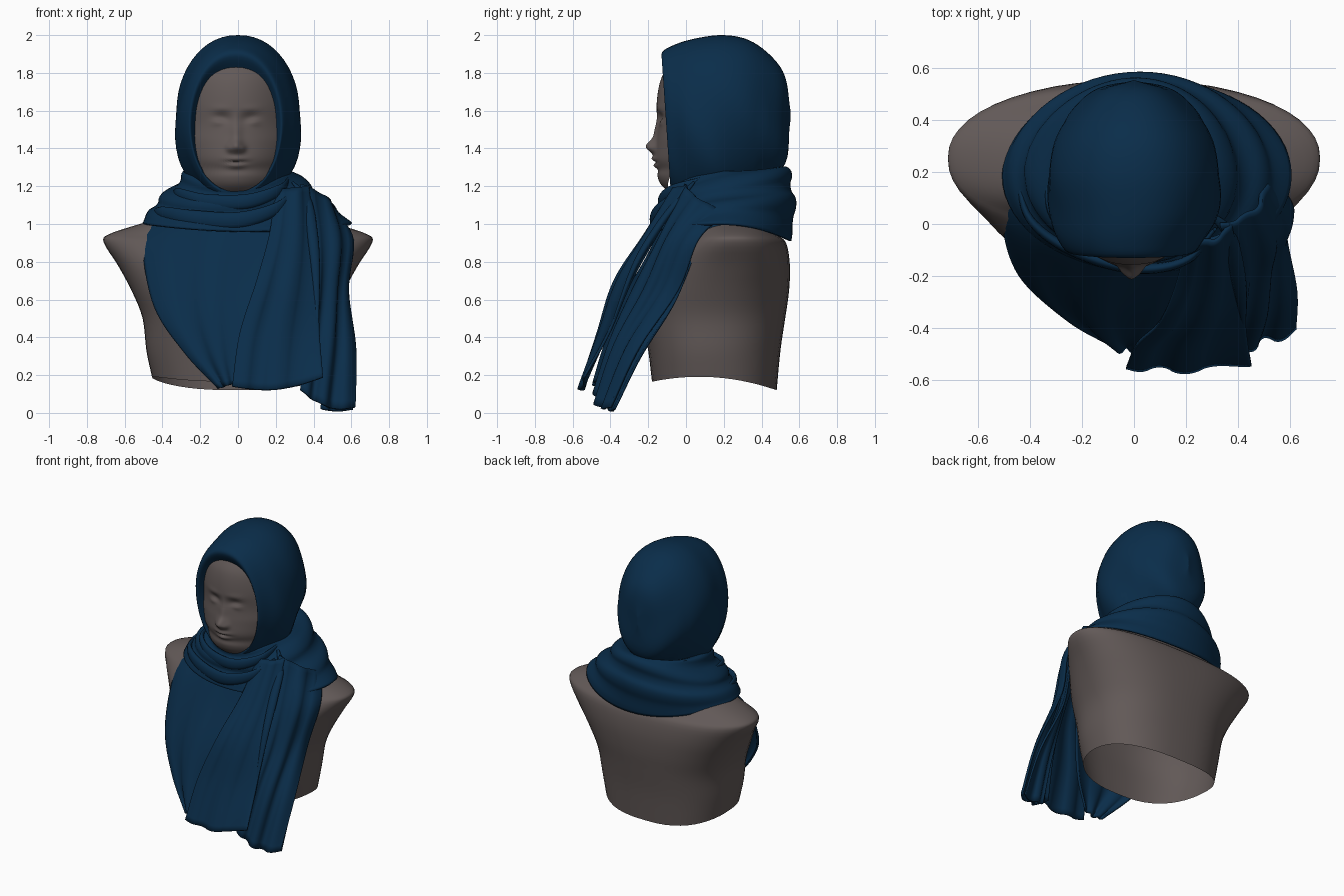
import bpy
import math
from math import sin, cos, pi, exp
from mathutils import Vector

if "Cube" in bpy.data.objects:
    bpy.data.objects.remove(bpy.data.objects["Cube"], do_unlink=True)


def material(name, rgb):
    mat = bpy.data.materials.new(name)
    mat.use_nodes = True
    mat.diffuse_color = (*rgb, 1)
    mat.node_tree.nodes["Principled BSDF"].inputs["Base Color"].default_value = (*rgb, 1)
    return mat


CLOTH = material("navy cloth", (0.003, 0.026, 0.068))
SKIN = material("taupe skin", (0.122, 0.1, 0.096))


def refine(points, steps):
    """Smooth curve through the points."""
    pts = [Vector(p) for p in points]
    ext = [2 * pts[0] - pts[1]] + pts + [2 * pts[-1] - pts[-2]]
    out = []
    for a, b, c, d in zip(ext, ext[1:], ext[2:], ext[3:]):
        for i in range(steps):
            t = i / steps
            out.append(b + (c - a) * t / 2 + (a - b * 2.5 + c * 2 - d / 2) * t * t
                       + (b * 1.5 - a / 2 - c * 1.5 + d / 2) * t ** 3)
    return out + [pts[-1]]


def surface(name, rows, mat, closed=False, caps=(), thick=0, angle=50):
    """Skin a grid of points, optionally closed around and capped."""
    n = len(rows[0])
    verts = [p for row in rows for p in row]
    faces = []
    for j in range(len(rows) - 1):
        for i in range(n if closed else n - 1):
            k = (i + 1) % n
            faces.append((j * n + i, j * n + k, (j + 1) * n + k, (j + 1) * n + i))
    for j in caps:
        faces.append([(j % len(rows)) * n + i for i in range(n)])
    mesh = bpy.data.meshes.new(name)
    mesh.from_pydata(verts, [], faces)
    mesh.materials.append(mat)
    obj = bpy.data.objects.new(name, mesh)
    bpy.context.collection.objects.link(obj)
    bpy.ops.object.select_all(action='DESELECT')
    obj.select_set(True)
    bpy.context.view_layer.objects.active = obj
    bpy.ops.object.mode_set(mode='EDIT')
    bpy.ops.mesh.select_all(action='SELECT')
    bpy.ops.mesh.normals_make_consistent(inside=False)
    bpy.ops.object.mode_set(mode='OBJECT')
    bpy.ops.object.shade_smooth_by_angle(angle=math.radians(angle))
    if thick:
        mod = obj.modifiers.new("thickness", 'SOLIDIFY')
        mod.thickness = thick
        mod.offset = 0


def smooth_rows(rows, steps):
    return [list(r) for r in zip(*(refine(col, steps) for col in zip(*rows)))]


def power(v, e):
    return math.copysign(abs(v) ** e, v)


def angles(n):
    return [2 * pi * i / n for i in range(n)]


# Torso, open below and flaring to the cut shoulders:
# height, half width, y of the widest point, front y, back y
torso = []
for z, rx, cy, yf, yb in [(.15, .455, .15, -.18, .48), (.33, .485, .15, -.2, .5),
                          (.5, .505, .17, -.23, .525), (.64, .56, .2, -.23, .545),
                          (.78, .635, .24, -.17, .55), (.9, .71, .25, -.05, .53),
                          (.945, .685, .25, 0, .48), (1, .52, .23, .02, .43),
                          (1.04, .38, .21, .02, .38), (1.1, .2, .2, .05, .36),
                          (1.25, .15, .2, .08, .35)]:
    ring = []
    for a in angles(48):
        s = power(sin(a), .9)
        cut = (.0385 - .0225 * s - .046 * s * s) if z < .2 else 0
        ring.append(Vector((rx * power(cos(a), .78),
                            cy + s * (yb - cy if s > 0 else cy - yf), z + cut)))
    torso.append(ring)
surface("torso", smooth_rows(torso, 4), SKIN, True, (-1,))

# Face: a disc following the profile, shaped by soft bumps
PROFILE = refine([(0, y, z) for y, z in [(-.05, 1.14), (-.125, 1.2), (-.15, 1.25), (-.148, 1.29),
                  (-.165, 1.34), (-.16, 1.42), (-.15, 1.52), (-.155, 1.64), (-.135, 1.76),
                  (-.09, 1.84), (-.03, 1.92)]], 6)


def bump(x, z, cx, cz, sx, sz):
    return exp(-((x - cx) / sx) ** 2 - ((z - cz) / sz) ** 2)


def face_y(x, z):
    y = PROFILE[-1].y
    for a, b in zip(PROFILE, PROFILE[1:]):
        if a.z <= z <= b.z:
            y = a.y + (b.y - a.y) * (z - a.z) / (b.z - a.z)
            break
    ax = abs(x)
    y += (1.9 + max(0, 1.45 - z) * 4) * x * x
    y -= .046 * bump(x, z, 0, 1.41, .034, .035) + .016 * bump(x, z, 0, 1.48, .03, .07)
    y -= .014 * bump(ax, z, .035, 1.4, .018, .018)
    y += .018 * bump(ax, z, .075, 1.56, .05, .03)
    y -= .013 * bump(ax, z, .095, 1.54, .035, .018)
    y -= .005 * bump(ax, z, .09, 1.61, .06, .018)
    y -= .016 * bump(x, z, 0, 1.345, .05, .012) + .017 * bump(x, z, 0, 1.308, .045, .014)
    y += .01 * bump(x, z, 0, 1.327, .07, .006)
    return y


rows = []
for j in range(41):
    r = max(j / 40, .004)
    row = []
    for a in angles(80):
        x, z = .245 * r * cos(a), 1.52 + .35 * r * sin(a)
        row.append(Vector((x - .01, face_y(x, z), z)))
    rows.append(row)
surface("face", rows, SKIN, True, (0,), angle=80)

# Hood: upright rings from the inner lip, round the edge, to the back of the head
hood = []
for rx, yt, zt, yb, zb in [(.215, -.065, 1.8, -.05, 1.2), (.225, -.09, 1.82, -.065, 1.185),
                           (.245, -.13, 1.9, -.08, 1.16), (.28, -.07, 1.945, -.04, 1.13),
                           (.315, .04, 1.98, .04, 1.1), (.335, .19, 2, .16, 1.1),
                           (.302, .33, 1.975, .3, 1.15), (.225, .45, 1.89, .42, 1.22),
                           (.14, .525, 1.78, .51, 1.32), (.004, .56, 1.6, .56, 1.55)]:
    ring = []
    for a in angles(56):
        t = (1 + sin(a)) / 2
        ring.append(Vector((rx * power(cos(a), .8 if yt < 0 and zt < 1.85 else .92)
                            - .012 * (yt < 0), yb + (yt - yb) * t, zb + (zt - zb) * t)))
    hood.append(ring)
hood = smooth_rows(hood, 5)
for j, row in enumerate(hood):
    for a, p in zip(angles(56), row):
        # slanting creases fade out towards the crown
        fade = max(0, 1.8 - p.z) * min(1, max(0, j - 10) / 8)
        crease = .035 * fade * sin(9 * p.z + 16 * p.y)
        p.x += crease * cos(a)
        p.y += crease * (p.y > .4)
surface("hood", hood, CLOTH, True, (-1,), angle=60)

# Wrapped collar: half width, centre x, front y, back y, heights at front, sides, back
collar = []
for rx, cx, yf, yb, zf, zs, zb in [(.24, 0, -.02, .46, 1.2, 1.27, 1.27),
                                   (.29, .01, -.07, .52, 1.19, 1.27, 1.3),
                                   (.35, .02, -.1, .55, 1.15, 1.2, 1.24),
                                   (.43, .02, -.12, .565, 1.09, 1.13, 1.14),
                                   (.49, .03, -.15, .565, 1.03, 1.07, 1.03),
                                   (.55, .05, -.18, .55, .96, 1, .91)]:
    ring = []
    for a in angles(64):
        s = sin(a)
        ring.append(Vector((cx + rx * cos(a), (yf + yb) / 2 + (yb - yf) / 2 * s,
                            zs + ((zb if s > 0 else zf) - zs) * s * s)))
    collar.append(ring)
collar = smooth_rows(collar, 7)
for j, row in enumerate(collar):
    v = j / (len(collar) - 1)
    for a, p in zip(angles(64), row):
        ridge = .012 * power(sin(18 * v + 2.6 * sin(a + .6)), .7) * sin(pi * v)
        p += ridge * Vector((cos(a), sin(a), .5))
surface("collar_wrap", collar, CLOTH, True, thick=.015)


# Hanging cloth between two edge curves, with pleats running down it
def drape(name, left, right, bulge, pleats, depth, hem):
    rows = []
    edges = list(zip(refine(left, 8), refine(right, 8)))
    for j, (a, b) in enumerate(edges):
        v = j / (len(edges) - 1)
        out = (b - a).normalized().cross(Vector((0, 0, -1))).normalized()
        if out.y > 0:
            out = -out
        row = []
        for i in range(49):
            u = i / 48
            arch = sin(pi * u)
            wave = power(sin(pleats * pi * u + 2 * v * sin(3 * u)), .75)
            push = bulge * arch ** .8 * (1 - .75 * v) + depth * (.4 + .6 * v) * wave * arch ** .5
            p = a.lerp(b, u) + out * push
            p.z += hem * v ** 4 * arch
            row.append(p)
        rows.append(row)
    surface(name, rows, CLOTH, thick=.015)


drape("right_drape",
      [(-.46, .18, 1.03), (-.5, .01, .87), (-.44, -.19, .56), (-.28, -.34, .32), (-.1, -.44, .13)],
      [(.34, -.04, 1.12), (.32, -.15, .85), (.24, -.3, .6), (.14, -.4, .35), (.03, -.46, .17)],
      .13, 5, .013, 0)
drape("centre_drape",
      [(.2, -.05, 1.18), (.17, -.2, .95), (.1, -.37, .7), (.01, -.46, .42), (-.03, -.55, .14)],
      [(.37, 0, 1.2), (.4, -.15, .95), (.42, -.29, .7), (.43, -.41, .42), (.45, -.54, .19)],
      .04, 4, .014, -.04)
drape("left_drape",
      [(.33, 0, 1.21), (.37, -.14, .92), (.38, -.28, .65), (.36, -.39, .4), (.33, -.48, .12)],
      [(.5, .22, 1.06), (.605, .07, .93), (.59, 0, .72), (.575, -.12, .52), (.63, -.27, .32),
       (.62, -.4, .03)][:1] + [(.605, .07, .92), (.58, -.04, .65), (.62, -.25, .34), (.62, -.4, .03)],
      .07, 5, .02, -.045)
drape("left_under_fold",
      [(.4, .02, 1.1), (.42, -.1, .85), (.44, -.22, .55), (.45, -.3, .3), (.44, -.4, .02)],
      [(.52, .2, 1), (.57, .06, .85), (.55, -.06, .58), (.6, -.24, .3), (.61, -.38, .02)],
      .03, 3, .013, -.01)


# Soft rolled folds crossing the throat and shoulders
def fold(name, path, width, height):
    pts = refine(path, 7)
    rows = []
    for j, p in enumerate(pts):
        t = (pts[min(j + 1, len(pts) - 1)] - pts[max(j - 1, 0)]).normalized()
        side = t.cross(Vector((0, 0, 1))).normalized()
        up = side.cross(t)
        taper = .3 + .7 * sin(pi * j / (len(pts) - 1))
        rows.append([p + side * width * taper * cos(a) + up * height * taper * sin(a)
                     for a in angles(12)])
    surface(name, rows, CLOTH, True, (0, -1), angle=60)


fold("lower_throat_fold", [(-.45, .2, 1.06), (-.4, .02, 1.06), (-.24, -.1, 1.03), (0, -.17, 1.02),
                           (.2, -.14, 1.08), (.31, -.02, 1.18)], .022, .045)
fold("upper_throat_fold", [(-.34, .2, 1.17), (-.31, .03, 1.16), (-.17, -.08, 1.12), (.05, -.13, 1.12),
                           (.22, -.07, 1.18), (.27, .1, 1.24)], .02, .04)
fold("left_shoulder_fold", [(.29, .04, 1.22), (.36, -.03, 1.14), (.39, -.15, .98), (.41, -.27, .78),
                            (.42, -.38, .5)], .03, .02)
